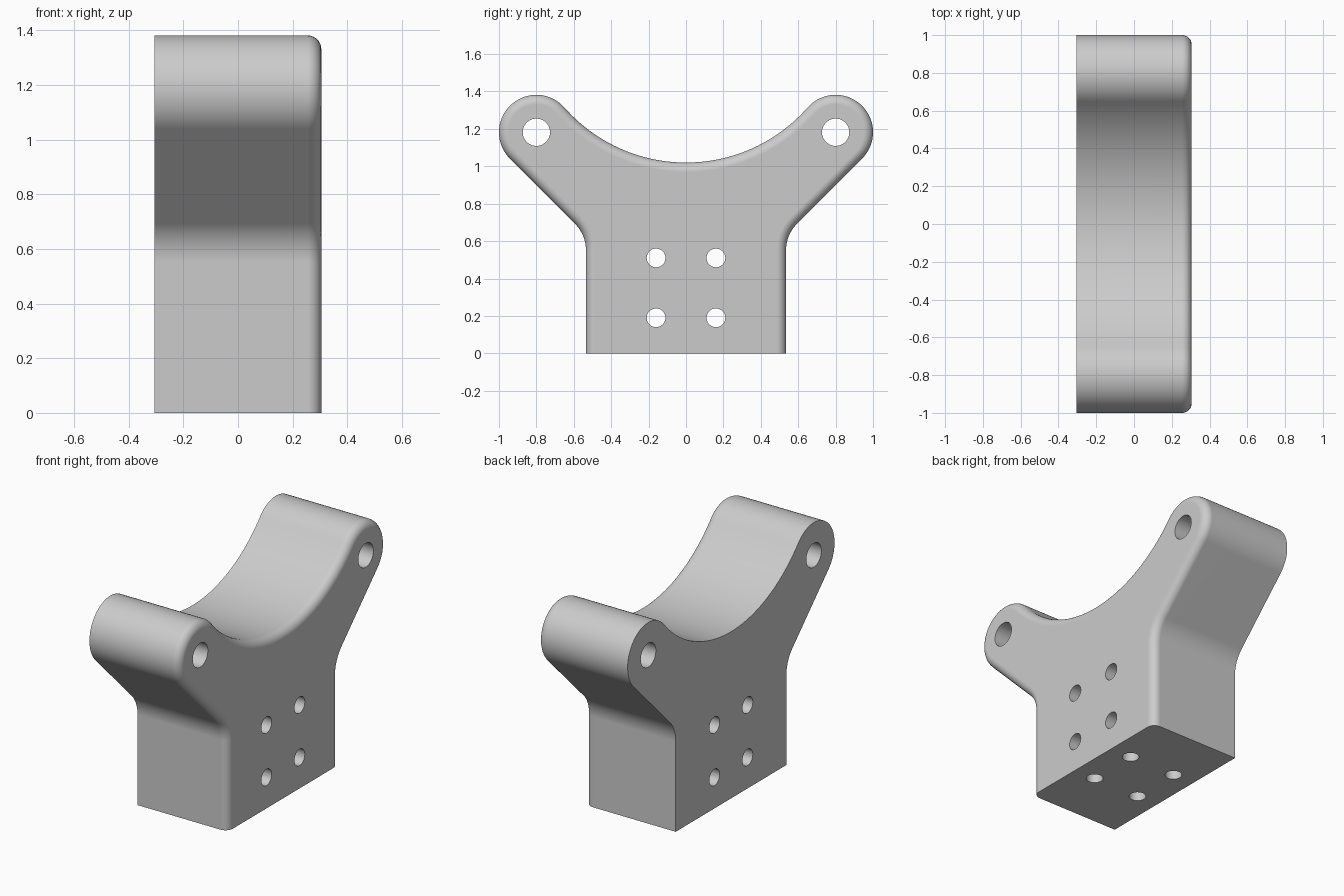
import bpy
import bmesh
from math import atan2, cos, sin, pi, sqrt
from mathutils import Matrix

if "Cube" in bpy.data.objects:
    bpy.data.objects.remove(bpy.data.objects["Cube"], do_unlink=True)

HALF_X, HALF_Y = 0.305, 0.535       # block half thickness and half width
EAR_Y, EAR_Z, EAR_R = 0.80, 1.182, 0.20
SADDLE_Z, FILLET_R, ROUND = 1.02, 0.20, 0.05

grey = bpy.data.materials.new("plain grey")
grey.use_nodes = True
grey.diffuse_color = (0.6, 0.6, 0.6, 1)
grey.node_tree.nodes["Principled BSDF"].inputs["Base Color"].default_value = (0.6, 0.6, 0.6, 1)


def arc(cy, cz, r, start, end, n):
    angles = [start + (end - start) * i / n for i in range(n + 1)]
    return [(cy + r * cos(a), cz + r * sin(a)) for a in angles]


def half_profile():
    """Outline of the +y half, from the foot up to the saddle's middle."""
    # 45 degree underside tangent to the ear, blended into the upright side
    corner_z = HALF_Y + EAR_Z - EAR_Y - EAR_R * sqrt(2)
    fillet_z = corner_z - FILLET_R * (sqrt(2) - 1)
    # Saddle arc tangent to the ear
    d = EAR_Z - SADDLE_Z
    saddle_r = (EAR_Y**2 + d**2 - EAR_R**2) / (2 * (d + EAR_R))
    centre_z = SADDLE_Z + saddle_r
    touch = atan2(EAR_Z - centre_z, EAR_Y)
    pts = [(HALF_Y, 0)]
    pts += arc(HALF_Y + FILLET_R, fillet_z, FILLET_R, pi, pi * 0.75, 10)
    pts += arc(EAR_Y, EAR_Z, EAR_R, -pi / 4, pi + touch, 32)
    pts += arc(0, centre_z, saddle_r, touch, -pi / 2, 24)[1:]
    return pts


def make_object(name, bm):
    bmesh.ops.recalc_face_normals(bm, faces=bm.faces)
    mesh = bpy.data.meshes.new(name)
    bm.to_mesh(mesh)
    bm.free()
    mesh.materials.append(grey)
    obj = bpy.data.objects.new(name, mesh)
    bpy.context.collection.objects.link(obj)
    return obj


# Bracket body: extruded outline, rounded along one rim except at the foot
right = half_profile()
outline = right + [(-y, z) for y, z in reversed(right[:-1])]
bm = bmesh.new()
face = bm.faces.new([bm.verts.new((-HALF_X, y, z)) for y, z in outline])
new = bmesh.ops.extrude_face_region(bm, geom=[face])["geom"]
bmesh.ops.translate(bm, vec=(2 * HALF_X, 0, 0),
                    verts=[v for v in new if isinstance(v, bmesh.types.BMVert)])
rim = [e for e in bm.edges
       if all(v.co.x > 0 for v in e.verts) and any(v.co.z > 0.01 for v in e.verts)]
bmesh.ops.bevel(bm, geom=rim, offset=ROUND, offset_type='OFFSET', segments=8,
                profile=0.5, affect='EDGES', clamp_overlap=False)
body = make_object("bracket_body", bm)

# Drill cutters: ear holes, four cross holes, four blind holes in the foot
bm = bmesh.new()


def drill(r, length, matrix):
    bmesh.ops.create_cone(bm, cap_ends=True, segments=40, radius1=r, radius2=r,
                          depth=length, matrix=matrix)


along_x = Matrix.Rotation(pi / 2, 4, 'Y')
for side in (-1, 1):
    drill(0.073, 1, Matrix.Translation((0, side * EAR_Y, EAR_Z)) @ along_x)
    for z in (0.19, 0.51):
        drill(0.05, 1, Matrix.Translation((0, side * 0.16, z)) @ along_x)
cross = make_object("cross_drills", bm)

bm = bmesh.new()
for x in (-0.16, 0.16):
    for y in (-0.16, 0.16):
        drill(0.048, 0.7, Matrix.Translation((x, y, 0)))
foot = make_object("foot_drills", bm)

# Cut the holes, then discard the drills
bpy.context.view_layer.objects.active = body
body.select_set(True)
for cutter in (cross, foot):
    mod = body.modifiers.new("holes", 'BOOLEAN')
    mod.operation, mod.solver, mod.object = 'DIFFERENCE', 'EXACT', cutter
    bpy.ops.object.modifier_apply(modifier=mod.name)
    bpy.data.objects.remove(cutter, do_unlink=True)

bpy.ops.object.shade_smooth_by_angle(angle=pi / 6)
weighted = body.modifiers.new("even_shading", 'WEIGHTED_NORMAL')
weighted.keep_sharp = True
